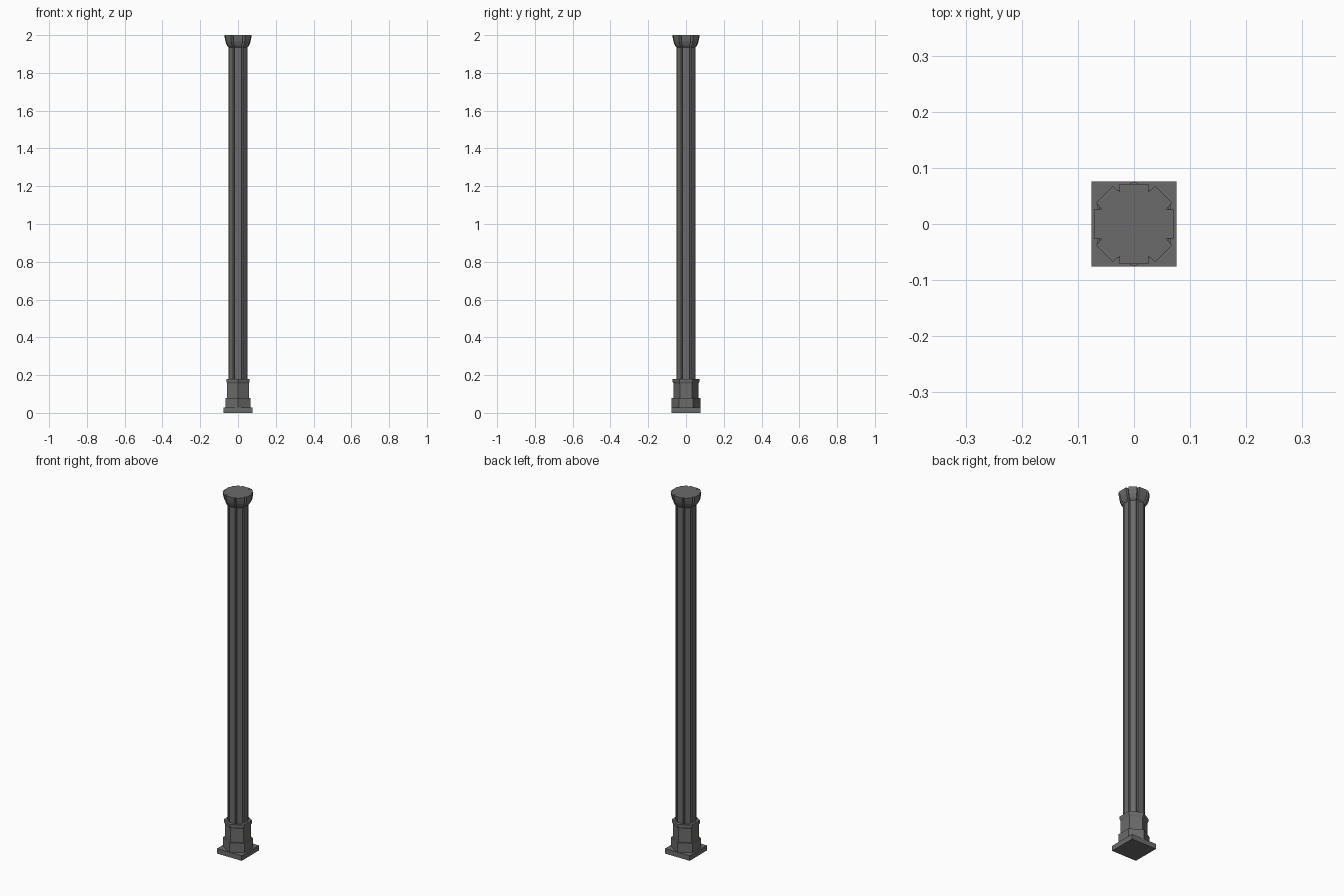
import bpy, math

if "Cube" in bpy.data.objects:
    bpy.data.objects.remove(bpy.data.objects["Cube"])

stone = bpy.data.materials.new("dark grey stone")
stone.diffuse_color = (0.15, 0.147, 0.145, 1)
stone.use_nodes = True
stone.node_tree.nodes["Principled BSDF"].inputs["Base Color"].default_value = stone.diffuse_color


def loft(name, rings):
    """Skin a stack of matching rings and cap both ends."""
    n = len(rings[0])
    verts = [p for r in rings for p in r]
    faces = [tuple(reversed(range(n))), tuple(range(len(verts) - n, len(verts)))]
    for k in range(len(rings) - 1):
        for i in range(n):
            j = (i + 1) % n
            faces.append((k * n + i, k * n + j, (k + 1) * n + j, (k + 1) * n + i))
    me = bpy.data.meshes.new(name)
    me.from_pydata(verts, [], faces)
    me.materials.append(stone)
    ob = bpy.data.objects.new(name, me)
    bpy.context.collection.objects.link(ob)
    return ob


def polygon(sides, r, z, turn):
    return [(r * math.cos(turn + math.tau * i / sides),
             r * math.sin(turn + math.tau * i / sides), z) for i in range(sides)]


def lobed(s, z):
    """Eight-lobed section: four axis lobes, four diagonal lobes, notches between."""
    quarter = [(.0715, -.0255), (.0715, .0255), (.0575, .0255),
               (.0675, .038), (.038, .0675), (.0255, .0575)]
    pts = []
    for q in range(4):
        c, d = round(math.cos(q * math.pi / 2)), round(math.sin(q * math.pi / 2))
        pts += [(s * (x * c - y * d), s * (x * d + y * c), z) for x, y in quarter]
    return pts


# square foot plate
loft("foot_plate", [polygon(4, .0755 * math.sqrt(2), z, math.pi / 4) for z in (0, .028)])

# hexagonal pedestal: plinth step, then a block flaring at its top
up = math.pi / 2
loft("pedestal", [polygon(6, r, z, up) for r, z in
                  [(.076, .028), (.076, .08), (.066, .08), (.066, .155), (.071, .165), (.071, .18)]])

# fluted shaft flowing into the bowl-shaped capital
loft("fluted_shaft", [lobed(.7, .18), lobed(.7, 1.935)])
loft("capital", [lobed(s, z) for s, z in
                 [(.7, 1.935), (.82, 1.945), (.93, 1.965), (.98, 1.985), (1, 2.0)]])
